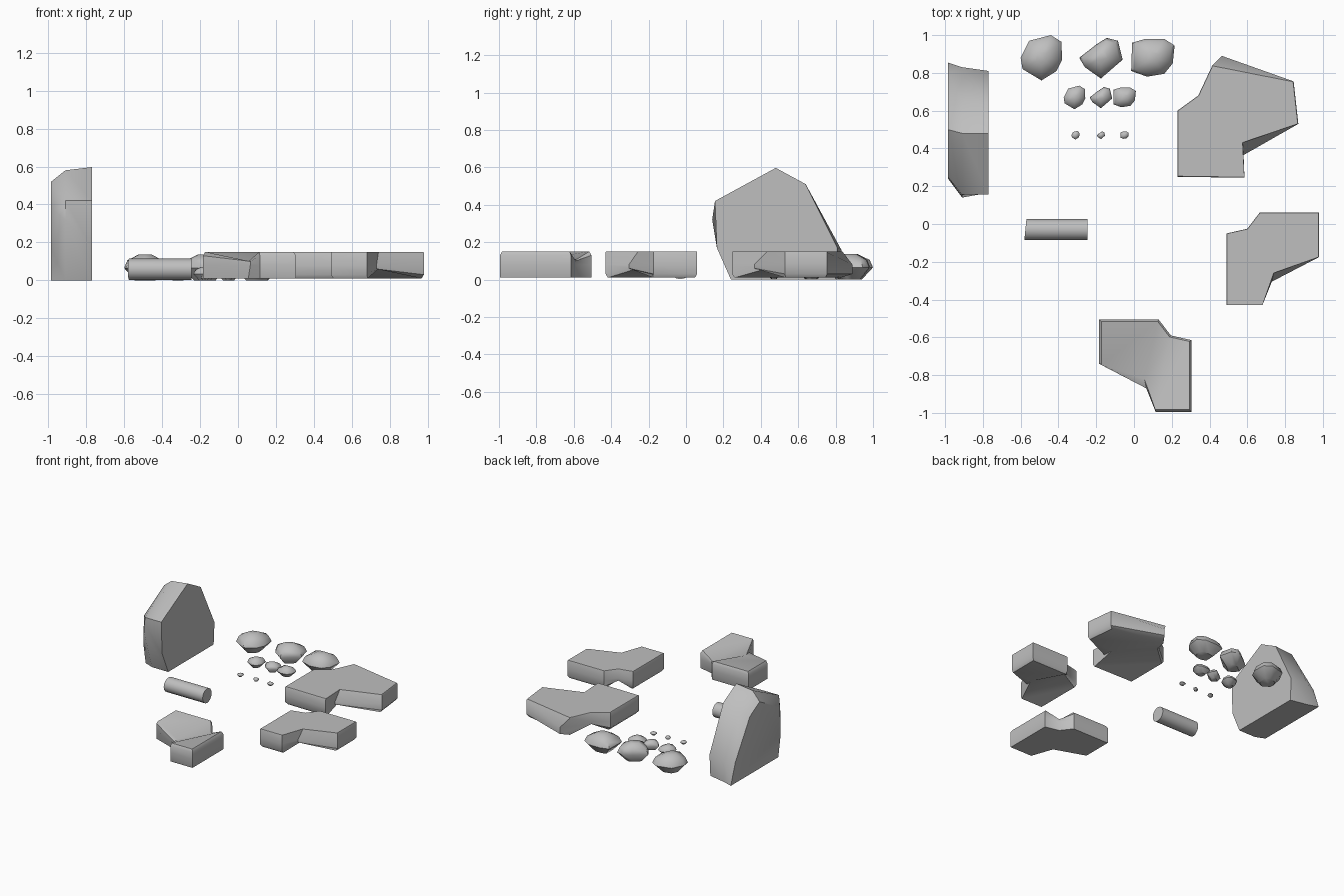
import bpy, bmesh, math
from mathutils import Vector

if "Cube" in bpy.data.objects:
    bpy.data.objects.remove(bpy.data.objects["Cube"], do_unlink=True)

stone = bpy.data.materials.new("stone grey")
stone.use_nodes = True
grey = (0.52, 0.52, 0.52, 1)
stone.diffuse_color = grey
stone.node_tree.nodes["Principled BSDF"].inputs["Base Color"].default_value = grey


def loft(name, rings, location=(0, 0, 0), split=None, angle=35):
    """Skin a stack of equal rings and cap both ends; split creases the first cap."""
    bm = bmesh.new()
    rows = [[bm.verts.new(p) for p in ring] for ring in rings]
    n = len(rows[0])
    for a, b in zip(rows, rows[1:]):
        for i in range(n):
            j = (i + 1) % n
            bm.faces.new((a[i], a[j], b[j], b[i]))
    base = rows[0]
    if split:
        s, e = split
        bm.faces.new(base[s:e + 1])
        bm.faces.new(base[e:] + base[:s + 1])
    else:
        bm.faces.new(base)
    bm.faces.new(rows[-1])
    bmesh.ops.recalc_face_normals(bm, faces=bm.faces)
    mesh = bpy.data.meshes.new(name)
    bm.to_mesh(mesh)
    bm.free()
    mesh.materials.append(stone)
    obj = bpy.data.objects.new(name, mesh)
    bpy.context.collection.objects.link(obj)
    obj.location = location
    bpy.ops.object.select_all(action='DESELECT')
    obj.select_set(True)
    bpy.context.view_layer.objects.active = obj
    bpy.ops.object.shade_smooth_by_angle(angle=math.radians(angle))
    return obj


# Upright slab: flat inner face, bulging outer face
inner = [(.24, 0), (.165, .17), (.155, .42), (.48, .597), (.64, .51), (.81, .17), (.8, 0)]
middle = [(.24, 0), (.14, .32), (.155, .42), (.48, .58), (.65, .49), (.83, .16), (.83, 0)]
outer = [(.27, 0), (.24, .17), (.25, .38), (.5, .52), (.62, .45), (.8, .16), (.855, 0)]
loft("standing_slab", [[(x, y, z) for y, z in ring] for x, ring in
                       ((-.77, inner), (-.91, middle), (-.985, outer))], angle=45)

# Round log stub with one slanted end
sides, radius = 16, .056
circle = [(radius * math.cos(2 * math.pi * i / sides),
           radius * math.sin(2 * math.pi * i / sides)) for i in range(sides)]
loft("log", [[(-.165 + .1 * y, y, z) for y, z in circle],
             [(.165, y, z) for y, z in circle]], (-.41, -.03, .058))


# Bent ledge stones: flat on one side, creased and chamfered on the other
def ledge(name, outline, bulges, location):
    def ring(z, scale=1, lift=0, moved={}):
        points = []
        for i, p in enumerate(outline):
            x, y = moved.get(i, p)
            points.append((x * scale, y * scale, z + (lift if i in (1, 5) else 0)))
        return points
    return loft(name, [ring(-.07, .95, .05), ring(-.05, 1, .03, bulges),
                       ring(0, 1, 0, bulges), ring(.065), ring(.07, .99)],
                location, (1, 5), 40)


bent = [(-.245, .135), (-.135, .16), (-.07, .245), (.245, .245),
        (.245, .01), (.005, -.075), (-.055, -.245), (-.245, -.245)]
ledge("side_ledge", bent, {5: (-.005, -.12)}, (.735, -.185, .08))
flipped = ledge("front_ledge", bent, {5: (-.005, -.12)}, (.06, -.75, .08))
flipped.rotation_euler.y = math.pi

wide = [(-.32, .035), (-.21, .115), (-.135, .275), (.295, .19),
        (.32, -.035), (.025, -.135), (.035, -.32), (-.32, -.315)]
ledge("back_ledge", wide, {2: (-.085, .325), 5: (.03, -.2)}, (.55, .565, .08))

# Three rock shapes, each in three sizes
rocks = [
    [(-.11, 0), (-.065, .09), (.05, .12), (.105, .085),
     (.11, -.01), (.08, -.07), (0, -.12), (-.1, -.06)],
    [(-.115, 0), (-.025, .07), (.03, .105), (.09, .09),
     (.115, -.01), (0, -.11), (-.085, -.05)],
    [(-.11, .08), (-.04, .1), (.06, .1), (.115, .065),
     (.105, -.03), (.06, -.085), (-.03, -.1), (-.115, -.07)],
]
profile = ((0, .5), (.065, 1), (.105, .85), (.137, .3))
rows = (("large", 1, .88, (-.49, -.175, .1)),
        ("medium", .52, .67, (-.315, -.175, -.05)),
        ("small", .19, .47, (-.31, -.175, -.05)))
for size, scale, y, columns in rows:
    for number, (x, outline) in enumerate(zip(columns, rocks), 1):
        loft(f"{size}_rock_{number}",
             [[(px * s * scale, py * s * scale, z * scale) for px, py in outline]
              for z, s in profile], (x, y, 0), angle=50)
